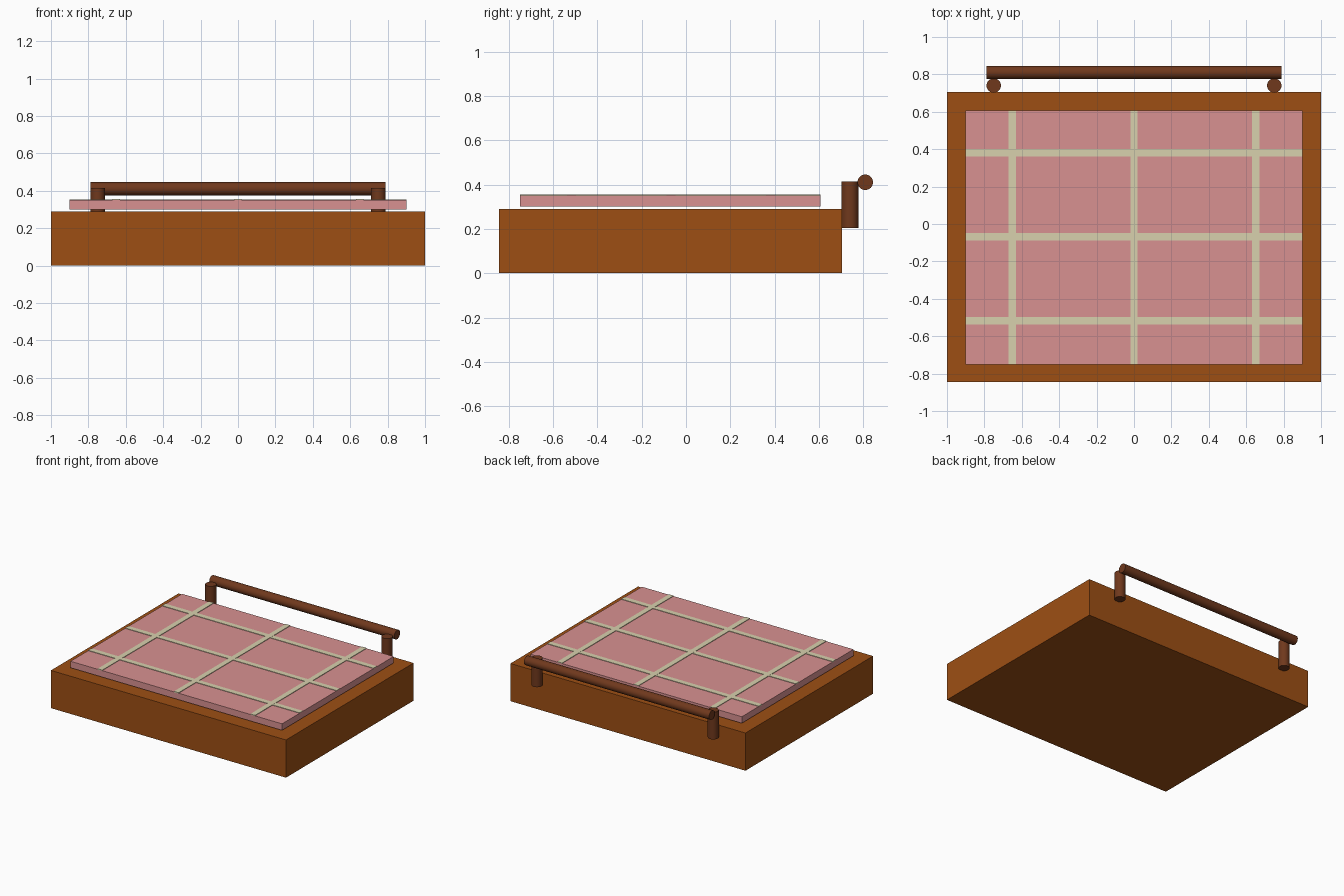
import bpy, math

if "Cube" in bpy.data.objects:
    bpy.data.objects.remove(bpy.data.objects["Cube"])


def material(name, rgb):
    m = bpy.data.materials.new(name)
    m.diffuse_color = (*rgb, 1)
    m.use_nodes = True
    m.node_tree.nodes["Principled BSDF"].inputs["Base Color"].default_value = m.diffuse_color
    return m


WOOD = material("wood", (0.34, 0.078, 0.007))
DARK = material("dark_wood", (0.16, 0.04, 0.012))
PINK = material("pink_cloth", (0.69, 0.285, 0.285))
CREAM = material("cream_cloth", (0.69, 0.64, 0.42))


def box(name, x, y, z, mat):
    """Box from (min, max) ranges on each axis."""
    spans = (x, y, z)
    bpy.ops.mesh.primitive_cube_add(size=1, location=[(a + b) / 2 for a, b in spans])
    ob = bpy.context.object
    ob.name = name
    ob.scale = [b - a for a, b in spans]
    bpy.ops.object.transform_apply(location=False, rotation=False, scale=True)
    ob.data.materials.append(mat)
    return ob


def rod(name, loc, radius, length, mat, rot=(0, 0, 0)):
    bpy.ops.mesh.primitive_cylinder_add(vertices=32, radius=radius, depth=length,
                                        location=loc, rotation=rot)
    ob = bpy.context.object
    ob.name = name
    ob.data.materials.append(mat)
    bpy.ops.object.shade_smooth_by_angle(angle=math.radians(30))
    return ob


# Wooden base and the cushion resting just above it
box("base", (-1, 1), (-0.845, 0.705), (0, 0.29), WOOD)
box("cushion", (-0.9, 0.9), (-0.75, 0.607), (0.301, 0.351), PINK)

# Checked stripes on the cushion
for i, x in enumerate((-0.65, 0, 0.65)):
    box(f"long_stripe_{i + 1}", (x - 0.02, x + 0.02), (-0.75, 0.607), (0.347, 0.355), CREAM)
for i, y in enumerate((-0.517, -0.068, 0.382)):
    box(f"cross_stripe_{i + 1}", (-0.9, 0.9), (y - 0.02, y + 0.02), (0.347, 0.3545), CREAM)

# Rear handle: two posts and a rail
for side, sx in (("left", -1), ("right", 1)):
    rod(f"{side}_handle_post", (0.75 * sx, 0.74, 0.31), 0.0385, 0.21, DARK)
rod("handle_rail", (0, 0.81, 0.411), 0.035, 1.575, DARK, (0, math.pi / 2, 0))
